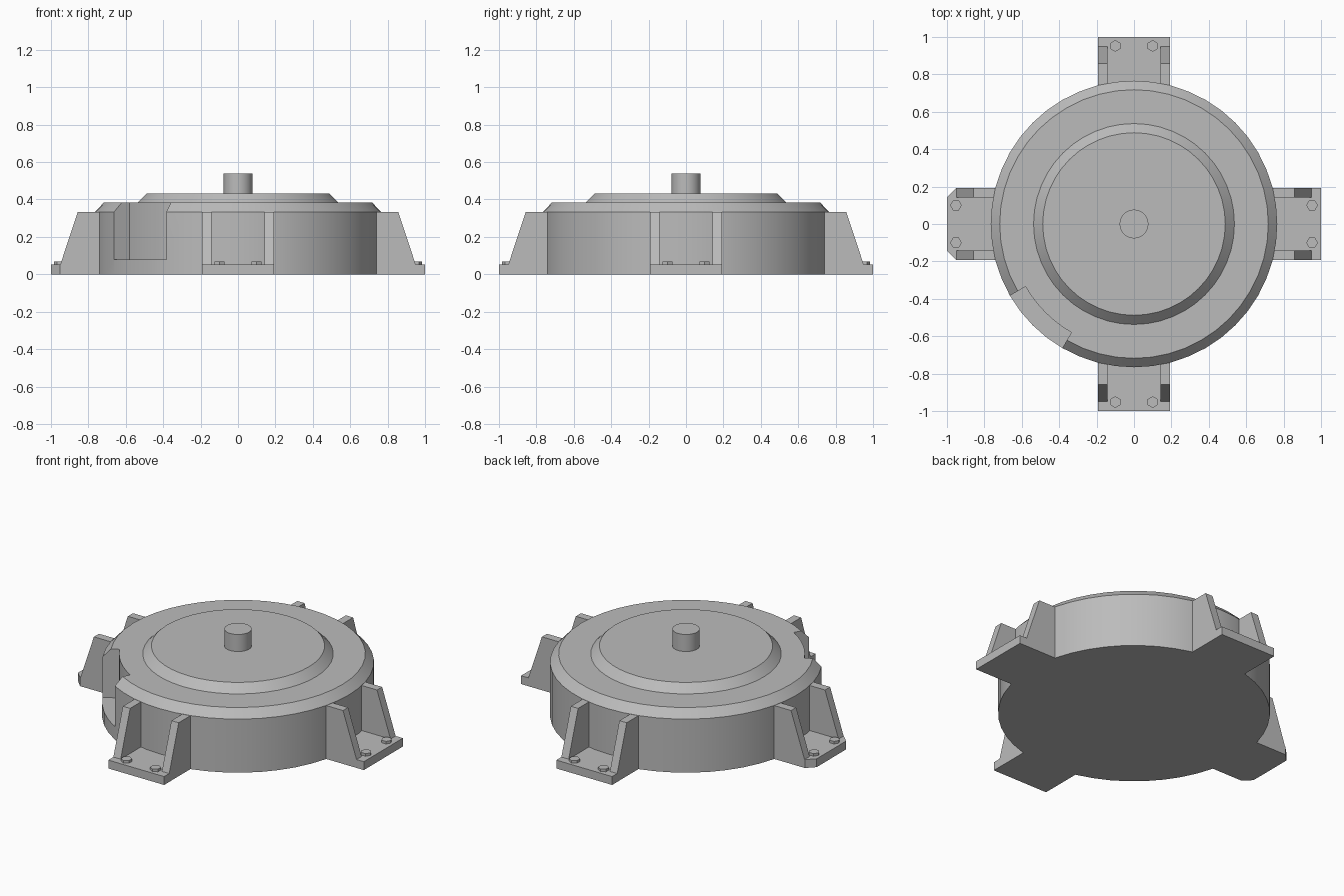
import bpy, bmesh
from math import sin, cos, pi, radians
from mathutils import Matrix

cube = bpy.data.objects.get("Cube")
if cube:
    bpy.data.objects.remove(cube, do_unlink=True)

grey = bpy.data.materials.new("plain grey")
grey.use_nodes = True
colour = (0.5, 0.5, 0.5, 1)
grey.diffuse_color = colour
grey.node_tree.nodes["Principled BSDF"].inputs["Base Color"].default_value = colour


def make_object(name, bm):
    bmesh.ops.recalc_face_normals(bm, faces=bm.faces)
    mesh = bpy.data.meshes.new(name)
    bm.to_mesh(mesh)
    bm.free()
    mesh.materials.append(grey)
    ob = bpy.data.objects.new(name, mesh)
    bpy.context.collection.objects.link(ob)
    return ob


def add_prism(bm, points, offset):
    """Add a closed prism: a polygon pushed along an offset vector."""
    face = bm.faces.new([bm.verts.new(p) for p in points])
    ext = bmesh.ops.extrude_face_region(bm, geom=[face], use_keep_orig=True)
    moved = [g for g in ext["geom"] if isinstance(g, bmesh.types.BMVert)]
    bmesh.ops.translate(bm, vec=offset, verts=moved)


def lathe(name, profile, sides):
    """Stack rings of (radius, height) and cap both ends."""
    bm = bmesh.new()
    rings = [[bm.verts.new((r * cos(2 * pi * i / sides), r * sin(2 * pi * i / sides), z))
              for i in range(sides)] for r, z in profile]
    for low, high in zip(rings, rings[1:]):
        for i in range(sides):
            j = (i + 1) % sides
            bm.faces.new((low[i], low[j], high[j], high[i]))
    bm.faces.new(rings[0])
    bm.faces.new(rings[-1])
    return make_object(name, bm)


def smooth(ob):
    bpy.ops.object.select_all(action="DESELECT")
    ob.select_set(True)
    bpy.context.view_layer.objects.active = ob
    bpy.ops.object.shade_smooth_by_angle(angle=radians(30))


# Round housing with bevelled rim and raised centre
housing = lathe("housing", [(0.766, 0), (0.766, 0.333), (0.718, 0.383), (0.537, 0.383),
                            (0.488, 0.432)], 48)

# Curved pocket cut from the front right of the housing
bm = bmesh.new()
angles = [radians(210 + 5 * i) for i in range(7)]
arc = [(0.67 * cos(a), 0.67 * sin(a), 0.08) for a in angles]
arc += [(0.9 * cos(a), 0.9 * sin(a), 0.08) for a in reversed(angles)]
add_prism(bm, arc, (0, 0, 0.5))
cutter = make_object("pocket_cutter", bm)
cutter.hide_render = True
cut = housing.modifiers.new("pocket", "BOOLEAN")
cut.operation = "DIFFERENCE"
cut.solver = "EXACT"
cut.object = cutter
bpy.context.view_layer.objects.active = housing
bpy.ops.object.modifier_apply(modifier=cut.name)
bpy.data.objects.remove(cutter, do_unlink=True)
smooth(housing)

# Centre shaft
smooth(lathe("shaft", [(0.077, 0.42), (0.077, 0.538)], 32))

# Four mounting feet, each a plate with two ribs and two hex bolts
HALF, OUT, PLATE = 0.192, 1.0, 0.052
for name, turn in (("left", 0), ("back", 90), ("right", 180), ("front", 270)):
    spin = Matrix.Rotation(radians(turn), 4, "Z")
    bm = bmesh.new()
    clip = 0.048 if name == "right" else 0
    outline = [(0.6, -HALF, 0), (OUT - clip, -HALF, 0)]
    if clip:
        outline += [(OUT, clip - HALF, 0), (OUT, HALF - clip, 0)]
    else:
        outline += [(OUT, -HALF, 0)][1:] + [(OUT, HALF, 0)]
    if clip:
        outline.append((OUT - clip, HALF, 0))
    outline.append((0.6, HALF, 0))
    add_prism(bm, outline, (0, 0, PLATE))
    bm.transform(spin)
    make_object(name + "_foot_plate", bm)

    for side, label in ((-1, "a"), (1, "b")):
        bm = bmesh.new()
        y = side * HALF
        add_prism(bm, [(0.7, y, PLATE), (0.95, y, PLATE), (0.857, y, 0.332), (0.7, y, 0.332)],
                  (0, -side * 0.05, 0))
        bm.transform(spin)
        make_object(f"{name}_rib_{label}", bm)

        bm = bmesh.new()
        bmesh.ops.create_cone(bm, cap_ends=True, segments=6, radius1=0.031, radius2=0.031,
                              depth=0.02)
        # Bolt corners always point along x
        spot = spin @ Matrix.Translation((0.952, side * 0.1, PLATE + 0.006))
        corner = Matrix.Rotation(radians(90 - turn), 4, "Z")
        bm.transform(Matrix.Translation(spot.translation) @ corner)
        make_object(f"{name}_bolt_{label}", bm)
